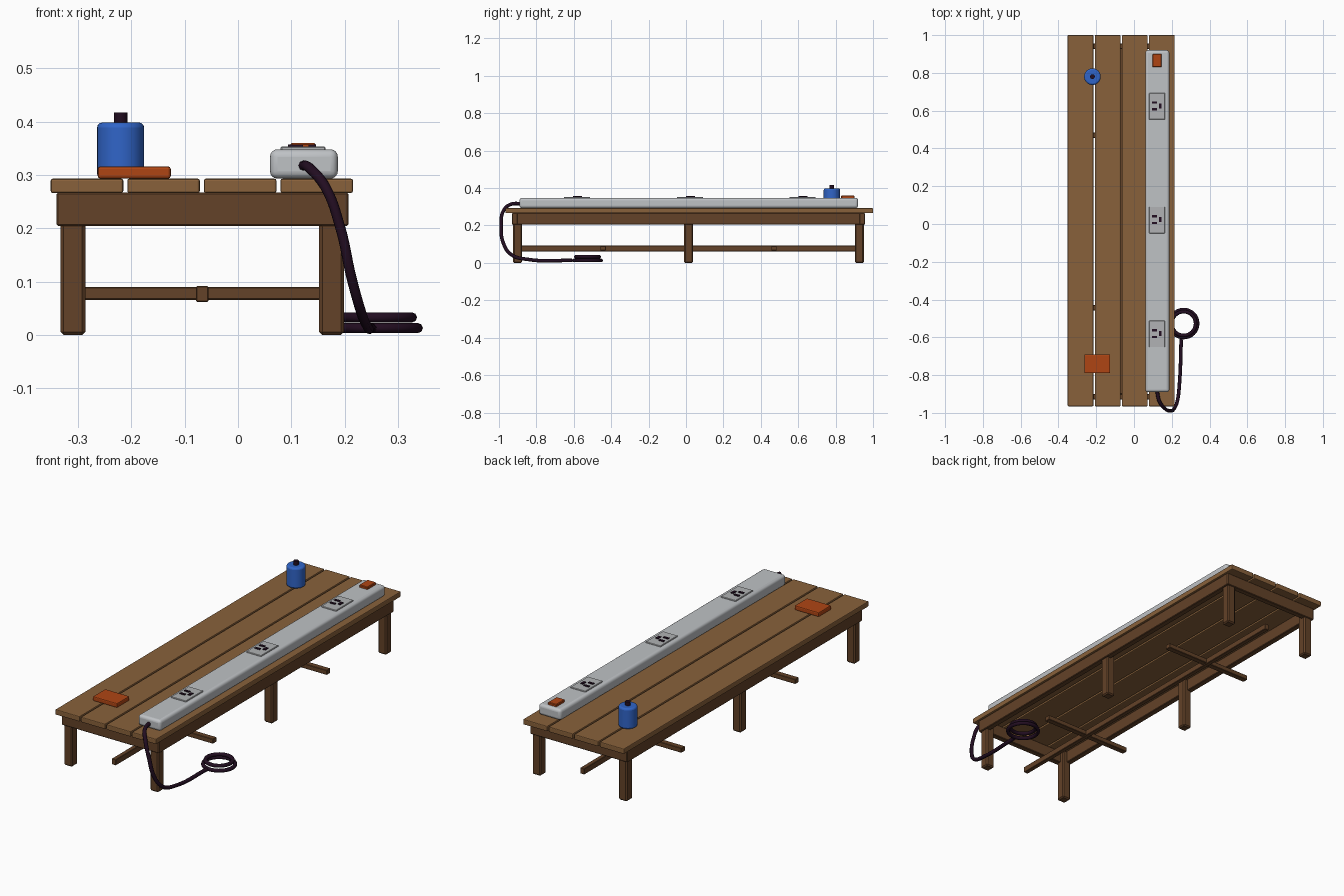
import bpy, math
from mathutils import Vector

cube = bpy.data.objects.get("Cube")
if cube:
    bpy.data.objects.remove(cube, do_unlink=True)


def material(name, r, g, b):
    m = bpy.data.materials.new(name)
    m.use_nodes = True
    m.diffuse_color = (r, g, b, 1)
    m.node_tree.nodes["Principled BSDF"].inputs["Base Color"].default_value = (r, g, b, 1)
    return m


PLANK = material("light wood", 0.25, 0.12, 0.043)
FRAME = material("dark wood", 0.125, 0.054, 0.021)
GREY = material("strip grey", 0.52, 0.54, 0.56)
PLATE = material("plate grey", 0.44, 0.45, 0.46)
BLUE = material("blue paint", 0.03, 0.13, 0.58)
ORANGE = material("orange", 0.43, 0.06, 0.007)
DARK = material("dark rubber", 0.016, 0.004, 0.015)


def finish(ob, name, mat, bevel=0, segments=1):
    ob.name = name
    ob.data.materials.append(mat)
    if bevel:
        mod = ob.modifiers.new("Bevel", "BEVEL")
        mod.width = bevel
        mod.segments = segments
    return ob


def box(name, mat, x, y, z, bevel=0, segments=1):
    """Box from (low, high) ranges on each axis."""
    lo, hi = Vector((x[0], y[0], z[0])), Vector((x[1], y[1], z[1]))
    bpy.ops.mesh.primitive_cube_add(size=1, location=(lo + hi) / 2)
    ob = bpy.context.object
    ob.scale = hi - lo
    bpy.ops.object.transform_apply(location=False, rotation=False, scale=True)
    return finish(ob, name, mat, bevel, segments)


def cylinder(name, mat, x, y, z, radius, bevel=0, segments=1):
    bpy.ops.mesh.primitive_cylinder_add(vertices=32, radius=radius, depth=z[1] - z[0],
                                        location=(x, y, (z[0] + z[1]) / 2))
    ob = finish(bpy.context.object, name, mat, bevel, segments)
    bpy.ops.object.shade_smooth_by_angle(angle=math.radians(40))
    return ob


def around(center, half):
    return (center - half, center + half)


MID_X, MID_Y = -0.067, 0.0135
LEG_X, LEG_Y = 0.2425, 0.914
TOP = 0.293

# Table top planks
for i in range(4):
    box(f"plank_{i + 1}", PLANK, around(-0.283 + i * 0.1435, 0.068), (-0.965, 1.0),
        (0.266, TOP), 0.004, 2)

# Apron boards
for side, label in ((-1, "right"), (1, "left")):
    box(f"side_apron_{label}", FRAME, around(MID_X + side * 0.258, 0.015), (-0.93, 0.957),
        (0.204, 0.267), 0.003)
for side, label in ((-1, "front"), (1, "back")):
    box(f"end_apron_{label}", FRAME, (-0.34, 0.207), around(MID_Y + side * 0.928, 0.015),
        (0.204, 0.267), 0.003)

# Legs with chamfered corners
for sx, lx in ((-1, "right"), (1, "left")):
    for sy, ly in ((-1, "front"), (0, "middle"), (1, "back")):
        box(f"leg_{ly}_{lx}", FRAME, around(MID_X + sx * LEG_X, 0.0235),
            around(MID_Y + sy * LEG_Y, 0.0235), (0, 0.266), 0.006)

# Stretchers: one long bar and two cross bars
box("long_stretcher", FRAME, around(MID_X, 0.0115), around(MID_Y, LEG_Y), (0.062, 0.092), 0.002)
for sy, label in ((-1, "front"), (1, "back")):
    box(f"cross_stretcher_{label}", FRAME, around(MID_X, 0.247),
        around(MID_Y + sy * 0.457, 0.0145), (0.066, 0.09), 0.002)

# Power strip body
strip = box("power_strip", GREY, (0.06, 0.187), (-0.89, 0.92), (TOP, 0.348), 0.014, 4)
bpy.ops.object.shade_smooth_by_angle(angle=math.radians(40))

# Outlets: plate, two slots and a ground hole
for i, y in enumerate((-0.582, 0.021, 0.623)):
    n = i + 1
    box(f"outlet_plate_{n}", PLATE, around(0.122, 0.042), around(y, 0.07), (0.345, 0.353), 0.002)
    for s in (-1, 1):
        box(f"outlet_slot_{n}_{'a' if s < 0 else 'b'}", DARK, around(0.108, 0.014),
            around(y + 0.002 + s * 0.018, 0.006), (0.35, 0.357))
    box(f"outlet_ground_{n}", DARK, around(0.139, 0.007), around(y + 0.002, 0.013), (0.35, 0.357))

# Rocker switch
box("switch", ORANGE, around(0.122, 0.024), (0.83, 0.9), (0.344, 0.36), 0.003)

# Bottle and cap
cylinder("bottle", BLUE, -0.22, 0.78, (TOP, 0.398), 0.044, 0.009, 3)
cylinder("bottle_cap", DARK, -0.22, 0.78, (0.395, 0.417), 0.0125)

# Small orange block on the top
box("orange_block", ORANGE, (-0.263, -0.126), (-0.79, -0.69), (TOP, 0.316), 0.005, 2)

# Cord drooping from the strip to the ground
path = [(0.121, -0.88, 0.318), (0.135, -0.94, 0.312), (0.165, -0.978, 0.275),
        (0.192, -0.988, 0.2), (0.212, -0.978, 0.11), (0.23, -0.935, 0.045),
        (0.241, -0.84, 0.018), (0.25, -0.61, 0.013)]
curve = bpy.data.curves.new("cord", "CURVE")
curve.dimensions = "3D"
curve.bevel_depth = 0.0095
curve.bevel_resolution = 2
curve.use_fill_caps = True
spline = curve.splines.new("BEZIER")
spline.bezier_points.add(len(path) - 1)
for point, co in zip(spline.bezier_points, path):
    point.co = co
    point.handle_left_type = point.handle_right_type = "AUTO"
cord = bpy.data.objects.new("cord", curve)
bpy.context.collection.objects.link(cord)
curve.materials.append(DARK)

# Coiled cord on the ground
for name, radius, z in (("coil_lower", 0.074, 0.013), ("coil_upper", 0.063, 0.033)):
    bpy.ops.mesh.primitive_torus_add(location=(0.263, -0.527, z), major_radius=radius,
                                     minor_radius=0.0095, major_segments=32, minor_segments=8)
    finish(bpy.context.object, name, DARK)
    bpy.ops.object.shade_smooth_by_angle(angle=math.radians(50))
